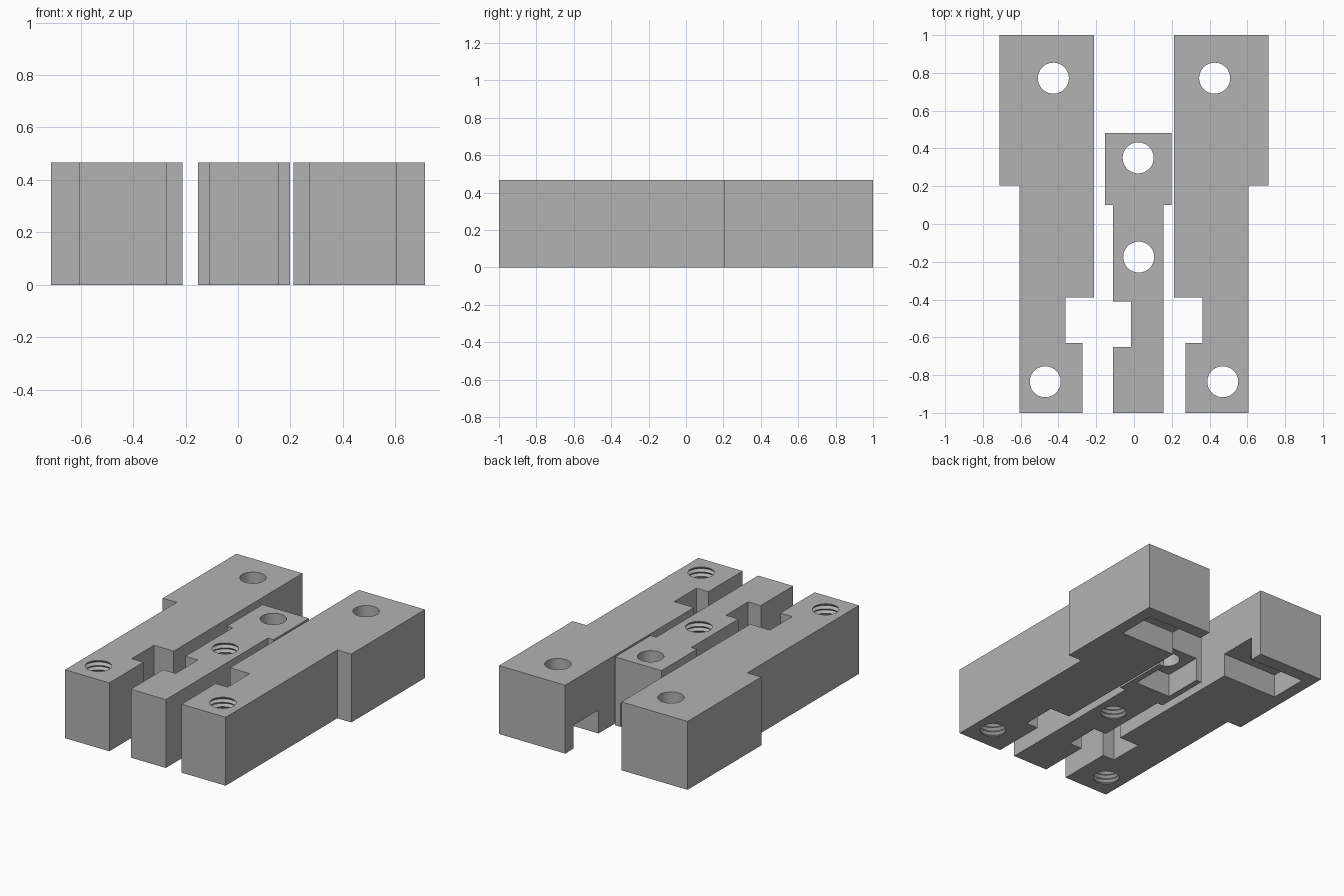
import bpy, bmesh, math

cube = bpy.data.objects.get("Cube")
if cube:
    bpy.data.objects.remove(cube, do_unlink=True)

H = 0.467        # block height
R = 0.082        # bore radius
R_GROOVE = 0.098  # thread groove radius
POCKET = 0.16    # nut pocket depth
TURNS = 15

grey = bpy.data.materials.new("plain_grey")
grey.use_nodes = True
colour = (0.45, 0.45, 0.45, 1)
grey.diffuse_color = colour
grey.node_tree.nodes["Principled BSDF"].inputs["Base Color"].default_value = colour


def to_object(name, bm):
    bmesh.ops.recalc_face_normals(bm, faces=bm.faces)
    mesh = bpy.data.meshes.new(name)
    bm.to_mesh(mesh)
    bm.free()
    obj = bpy.data.objects.new(name, mesh)
    bpy.context.collection.objects.link(obj)
    mesh.materials.append(grey)
    return obj


def extruded(name, outline, z0, z1):
    bm = bmesh.new()
    face = bm.faces.new([bm.verts.new((x, y, z0)) for x, y in outline])
    up = bmesh.ops.extrude_face_region(bm, geom=[face])["geom"]
    moved = [v for v in up if isinstance(v, bmesh.types.BMVert)]
    bmesh.ops.translate(bm, verts=moved, vec=(0, 0, z1 - z0))
    return to_object(name, bm)


def bore(name, x, y, threaded=False, sides=48):
    # Stack of circles; a threaded bore alternates crest and groove radii
    rings = [(-0.05, R)]
    if threaded:
        lip = 0.004
        half = (H - 2 * lip) / (2 * TURNS)
        rings += [(lip + i * half, R_GROOVE if i % 2 else R)
                  for i in range(2 * TURNS + 1)]
    rings.append((H + 0.05, R))
    bm = bmesh.new()
    loops = []
    for z, r in rings:
        angles = [math.tau * i / sides for i in range(sides)]
        loops.append([bm.verts.new((x + r * math.cos(a), y + r * math.sin(a), z))
                      for a in angles])
    for a, b in zip(loops, loops[1:]):
        for i in range(sides):
            j = (i + 1) % sides
            bm.faces.new((a[i], a[j], b[j], b[i]))
    bm.faces.new(loops[0])
    bm.faces.new(loops[-1])
    return to_object(name, bm)


def pocket(name, x0, x1, y0, y1):
    corners = [(x0, y0), (x1, y0), (x1, y1), (x0, y1)]
    return extruded(name, corners, -0.05, POCKET)


def cut(obj, cutters):
    for cutter in cutters:
        cutter.hide_render = True
        mod = obj.modifiers.new(cutter.name, "BOOLEAN")
        mod.operation = "DIFFERENCE"
        mod.solver = "EXACT"
        mod.object = cutter
    # Bake the cuts, then drop the helpers
    bpy.context.view_layer.update()
    graph = bpy.context.evaluated_depsgraph_get()
    mesh = bpy.data.meshes.new_from_object(obj.evaluated_get(graph))
    obj.modifiers.clear()
    obj.data = mesh
    for cutter in cutters:
        bpy.data.objects.remove(cutter, do_unlink=True)
    mesh.shade_smooth()
    mesh.set_sharp_from_angle(angle=math.radians(30))


# Outer jaws: stepped bars with an inner notch, mirrored left and right
jaw = [(0.2125, 1), (0.7125, 1), (0.7125, 0.205), (0.607, 0.205),
       (0.607, -1), (0.272, -1), (0.272, -0.63), (0.362, -0.63),
       (0.362, -0.39), (0.2125, -0.39)]
for side, s in (("left", 1), ("right", -1)):
    block = extruded(side + "_jaw", [(s * x, y) for x, y in jaw], 0, H)
    xs = sorted((s * 0.15, s * 0.63))
    cut(block, [
        pocket("nut_pocket", *xs, 0.64, 0.91),
        bore("plain_bore", s * 0.427, 0.772),
        bore("threaded_bore", s * 0.47, -0.835, True),
    ])

# Centre bar: wider head at the back, notch on one side
bar = [(-0.153, 0.483), (0.198, 0.483), (0.198, 0.1), (0.155, 0.1),
       (0.155, -1), (-0.11, -1), (-0.11, -0.65), (-0.015, -0.65),
       (-0.015, -0.41), (-0.11, -0.41), (-0.11, 0.1), (-0.153, 0.1)]
centre = extruded("centre_bar", bar, 0, H)
cut(centre, [
    pocket("nut_pocket", -0.112, 0.157, 0.213, 0.55),
    bore("plain_bore", 0.022, 0.35),
    bore("threaded_bore", 0.025, -0.175, True),
])
